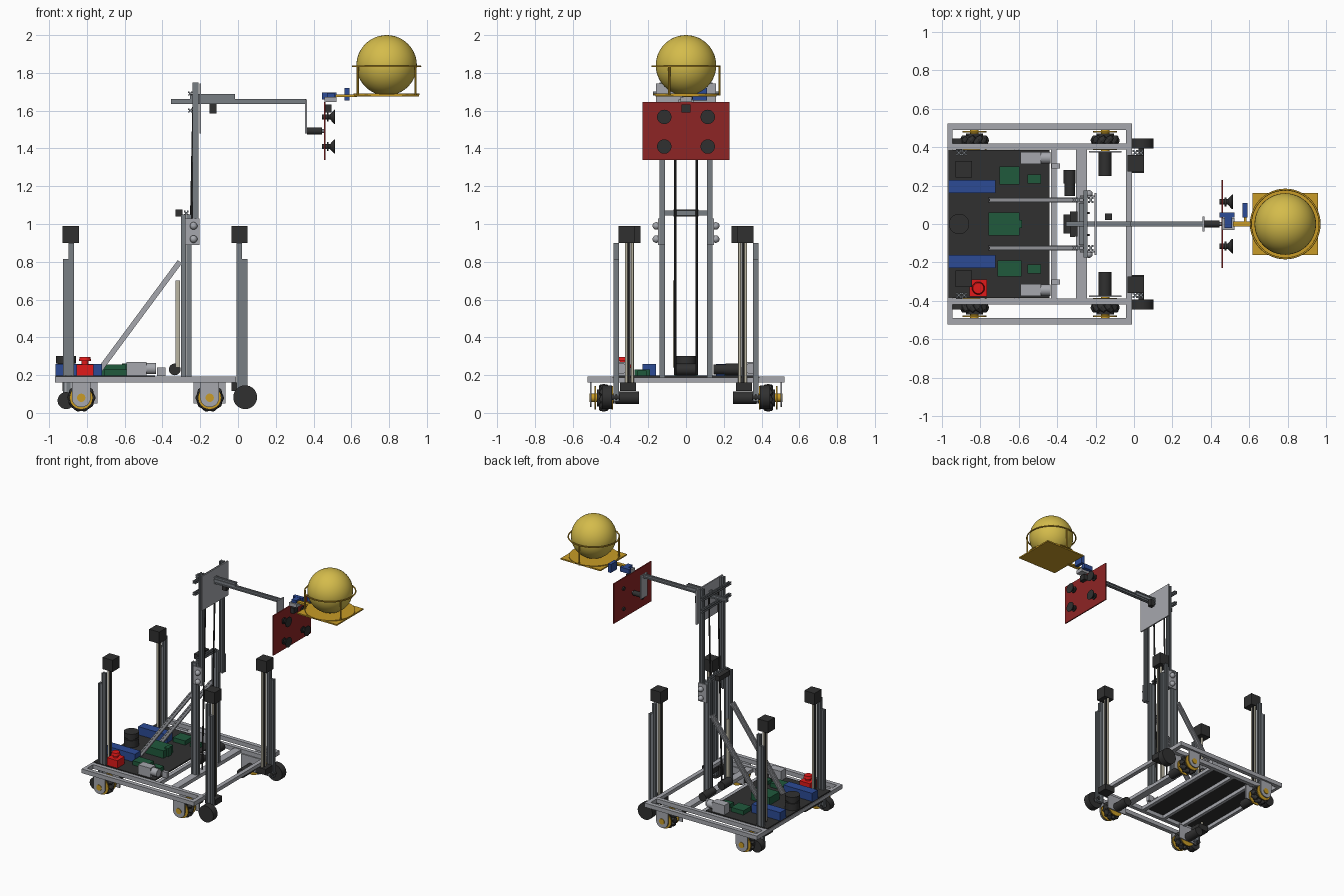
import bpy, bmesh, math
from mathutils import Vector, Matrix

if "Cube" in bpy.data.objects:
    bpy.data.objects.remove(bpy.data.objects["Cube"])


def material(name, *rgb):
    m = bpy.data.materials.new(name)
    m.use_nodes = True
    m.diffuse_color = (*rgb, 1)
    bsdf = m.node_tree.nodes["Principled BSDF"]
    bsdf.inputs["Base Color"].default_value = (*rgb, 1)
    bsdf.inputs["Roughness"].default_value = 0.6
    return m


STEEL = material("aluminium grey", 0.19, 0.21, 0.23)
LIGHT = material("light grey", 0.38, 0.39, 0.42)
BLACK = material("black", 0.03, 0.03, 0.03)
BALL = material("ball yellow", 0.66, 0.5, 0.07)
GOLD = material("gold", 0.58, 0.33, 0.02)
MAROON = material("dark red", 0.27, 0.018, 0.018)
RED = material("bright red", 0.75, 0.01, 0.01)
BLUE = material("blue", 0.025, 0.07, 0.3)
GREEN = material("green", 0.014, 0.1, 0.045)
CREAM = material("cream", 0.5, 0.47, 0.37)


def finish(name, mat, bm):
    bmesh.ops.recalc_face_normals(bm, faces=bm.faces)
    for f in bm.faces:
        f.smooth = True
    for e in bm.edges:
        e.smooth = len(e.link_faces) == 2 and e.calc_face_angle() < 0.6
    me = bpy.data.meshes.new(name)
    bm.to_mesh(me)
    bm.free()
    me.materials.append(mat)
    ob = bpy.data.objects.new(name, me)
    bpy.context.collection.objects.link(ob)
    return ob


def box(name, mat, x, y, z):
    """Box from its (low, high) pair on each axis."""
    bm = bmesh.new()
    size = [abs(p[1] - p[0]) for p in (x, y, z)]
    mid = [(p[0] + p[1]) / 2 for p in (x, y, z)]
    bmesh.ops.create_cube(bm, size=1, matrix=Matrix.Translation(mid) @ Matrix.Diagonal((*size, 1)))
    return finish(name, mat, bm)


def span(a, b):
    """Transform placing a z-aligned shape of length |b-a| between a and b."""
    a, b = Vector(a), Vector(b)
    return Matrix.Translation((a + b) / 2) @ (b - a).to_track_quat('Z', 'Y').to_matrix().to_4x4(), (b - a).length


def rod(name, mat, a, b, r, r2=None, seg=24):
    m, length = span(a, b)
    bm = bmesh.new()
    bmesh.ops.create_cone(bm, cap_ends=True, segments=seg, radius1=r,
                          radius2=r if r2 is None else r2, depth=length, matrix=m)
    return finish(name, mat, bm)


def slotted_bar(name, a, b, size, mat=STEEL):
    """Square extrusion with a slot along each side."""
    m, length = span(a, b)
    h = size / 2
    side = [(h, -h), (h, -.3 * h), (.5 * h, -.3 * h), (.5 * h, .3 * h), (h, .3 * h)]
    bm = bmesh.new()
    verts = []
    for k in range(4):
        turn = Matrix.Rotation(k * math.pi / 2, 4, 'Z')
        verts += [bm.verts.new(m @ (turn @ Vector((*p, -length / 2)))) for p in side]
    face = bm.faces.new(verts)
    out = bmesh.ops.extrude_face_region(bm, geom=[face])
    move = m.to_3x3() @ Vector((0, 0, length))
    bmesh.ops.translate(bm, vec=move, verts=[v for v in out["geom"] if isinstance(v, bmesh.types.BMVert)])
    return finish(name, mat, bm)


def sphere(name, mat, c, r, seg=48):
    bm = bmesh.new()
    bmesh.ops.create_uvsphere(bm, u_segments=seg, v_segments=seg // 2, radius=r, matrix=Matrix.Translation(c))
    return finish(name, mat, bm)


def roller_wheel(x, s):
    """Wheel with slanted rollers, hub, axle, brackets and motor."""
    z, y = 0.08, s * 0.435
    rod("wheel_core", BLACK, (x, y - .035, z), (x, y + .035, z), .045)
    for d in (-.045, .045):
        rod("wheel_hub", GOLD, (x, y + d - .004, z), (x, y + d + .004, z), .062)
    slant = 1 if x * s > 0 else -1
    for k in range(10):
        a = k * math.tau / 10
        c = Vector((x + .056 * math.cos(a), y, z + .056 * math.sin(a)))
        d = Vector((-math.sin(a) * slant, 1, math.cos(a) * slant)) * .018
        rod("wheel_roller", BLACK, c - d, c, .012, .02, 10)
        rod("wheel_roller", BLACK, c, c + d, .02, .012, 10)
    rod("wheel_axle", GOLD, (x, s * .37, z), (x, s * .512, z), .022)
    box("inner_bracket", LIGHT, (x - .085, x + .085), (s * .372, s * .38), (.05, .165))
    # outer bracket with rounded foot
    box("outer_bracket", LIGHT, (x - .05, x + .05), (s * .5, s * .508), (z, .165))
    rod("outer_bracket_foot", LIGHT, (x, s * .5, z), (x, s * .508, z), .05)
    rod("wheel_motor", BLACK, (x, s * .25, z), (x, s * .372, z), .034)


# Chassis frame
FZ = (.16, .192)
for s in (-1, 1):
    box("outer_rail", LIGHT, (-.97, -.01), (s * .49, s * .522), FZ)
    box("inner_rail", LIGHT, (-.95, -.01), (s * .388, s * .418), FZ)
    box("rear_corner_rail", LIGHT, (-.97, -.945), (s * .385, s * .49), FZ)
    box("front_corner_rail", LIGHT, (-.042, -.01), (s * .418, s * .49), FZ)
    for x in (-.83, -.15):
        roller_wheel(x, s)
for x0, x1 in ((-.97, -.945), (-.8, -.775), (-.625, -.6), (-.432, -.402), (-.302, -.245), (-.042, -.01)):
    box("cross_member", LIGHT, (x0, x1), (-.39, .39), (.16, .187))
box("equipment_board", BLACK, (-.965, -.44), (-.385, .385), (.187, .197))

# Corner lifting legs
for s in (-1, 1):
    for x, long_x, short_x, cap_y, wr, wz in ((-.885, -.883, -.912, .285, .045, .065), (.008, .006, .036, .315, .063, .083)):
        slotted_bar("leg_long_bar", (long_x, s * .37, .06), (long_x, s * .37, .9), .028)
        slotted_bar("leg_short_bar", (short_x, s * .37, .06), (short_x, s * .37, .815), .028)
        for d in (-.016, .016):
            rod("leg_screw", CREAM, (x, s * .3 + d, .16), (x, s * .3 + d, .9), .008, seg=12)
        box("leg_slide", BLACK, (x - .01, x + .01), (s * .3 - .006, s * .3 + .006), (.16, .9))
        box("leg_cap", BLACK, (x - .043, x + .043), (s * cap_y - .043, s * cap_y + .043), (.9, .99))
        wx = -.91 if x < 0 else .038
        rod("leg_wheel", BLACK, (wx, s * .393, wz), (wx, s * .445, wz), wr, seg=32)
        rod("leg_wheel_axle", BLACK, (wx, s * .35, wz), (wx, s * .395, wz), .015)
        box("leg_motor", BLACK, (x - .043, x + .043), (s * .265, s * .35), (.115, .16))

# Two-stage mast with braces
for s in (-1, 1):
    y = s * .125
    for x in (-.288, -.259):
        slotted_bar("lower_mast_bar", (x, y, .165), (x, y, 1.05), .028)
    slotted_bar("upper_mast_bar", (-.225, y, .89), (-.225, y, 1.75), .03)
    slotted_bar("mast_brace", (-.745, y, .21), (-.308, y, .8), .028, LIGHT)
    rod("lift_cable", BLACK, (-.265, s * .057, .2), (-.235, s * .057, 1.68), .006, seg=8)
    for z in (.92, .99):
        sphere("guide_roller", LIGHT, (-.235, s * .157, z), .02, 20)
    box("guide_plate", LIGHT, (-.28, -.205), (s * .141, s * .147), (.89, 1.03))
    rod("winch_motor", BLACK, (-.335, s * .21 if s > 0 else -.05, .23), (-.335, s * .21 + .07 if s > 0 else .05, .23), .031)
rod("winch_motor_body", BLACK, (-.335, .145, .23), (-.335, .21, .23), .027)
slotted_bar("lower_mast_top_bar", (-.274, -.11, 1.058), (-.274, .11, 1.058), .026)
box("mast_top_motor", BLACK, (-.332, -.293), (-.065, .065), (1.04, 1.077))
box("mast_side_strip", CREAM, (-.332, -.306), (-.068, -.052), (.24, .7))
for z in (1.6, 1.69):
    slotted_bar("upper_mast_cross_bar", (-.253, -.175, z), (-.253, .175, z), .022)
box("mast_head_plate", LIGHT, (-.205, -.195), (-.16, .16), (1.48, 1.745))

# Horizontal arm and drop bracket
slotted_bar("arm_bar", (-.355, 0, 1.648), (.36, 0, 1.648), .026)
slotted_bar("arm_upper_bar", (-.255, 0, 1.674), (-.015, 0, 1.674), .026)
box("arm_sensor", BLACK, (-.15, -.115), (.02, .055), (1.585, 1.636))
box("drop_bracket", LIGHT, (.356, .366), (-.04, .04), (1.48, 1.66))
rod("wrist_motor", BLACK, (.366, 0, 1.492), (.445, 0, 1.492), .019)
rod("wrist_shaft", STEEL, (.44, 0, 1.492), (.46, 0, 1.492), .01)

# Suction panel
box("suction_panel", MAROON, (.455, .464), (-.23, .23), (1.338, 1.645))
for y in (-.115, .115):
    for z in (1.41, 1.567):
        rod("suction_stem", BLACK, (.445, y, z), (.49, y, z), .014)
        rod("suction_collar", BLACK, (.472, y, z), (.48, y, z), .024)
        rod("suction_cup", BLACK, (.486, y, z), (.51, y, z), .012, .038, 32)
        rod("suction_lip", BLACK, (.51, y, z), (.514, y, z), .038, seg=32)
box("panel_sensor", BLACK, (.464, .495), (-.025, .025), (1.59, 1.632))

# Ball holder
box("gripper_mount", LIGHT, (.458, .522), (-.03, .03), (1.645, 1.672))
box("tilt_servo", BLUE, (.445, .522), (.033, .06), (1.66, 1.695))
box("servo_link", BLUE, (.47, .51), (-.02, .035), (1.672, 1.694))
box("roll_servo", BLUE, (.565, .59), (.035, .11), (1.655, 1.72))
box("holder_arm", GOLD, (.515, .63), (-.013, .013), (1.672, 1.686))
box("servo_horn", GOLD, (.572, .584), (.0, .04), (1.672, 1.686))
CX = .787
box("holder_plate", GOLD, (CX - .17, CX + .17), (-.162, .162), (1.674, 1.684))
rod("holder_dish", GOLD, (CX, 0, 1.683), (CX, 0, 1.69), .175, seg=48)
sphere("ball", BALL, (CX, 0, 1.84), .16)
bpy.ops.mesh.primitive_torus_add(major_radius=.179, minor_radius=.005, major_segments=48,
                                 minor_segments=8, location=(CX, 0, 1.835))
ring = bpy.context.object
ring.name = "holder_ring"
ring.data.materials.append(GOLD)
bpy.ops.object.shade_smooth()
for deg in (90, 210, 330):
    px, py = CX + .177 * math.cos(math.radians(deg)), .177 * math.sin(math.radians(deg))
    rod("holder_post", GOLD, (px, py, 1.68), (px, py, 1.835), .006, seg=10)

# Electronics on the board
B = .195
for s in (-1, 1):
    box("battery", BLUE, (-.965, -.72), (s * .16, s * .23), (B, .26))
    box("pump_body", LIGHT, (-.59, -.485), (s * .313, s * .375), (B, .27))
    rod("pump_head", LIGHT, (-.485, s * .344, .235), (-.435, s * .344, .235), .03)
    box("pump_fitting", LIGHT, (-.43, -.385), (s * .29, s * .315), (B, .24))
    box("small_board", GREEN, (-.555, -.485), (s * .21, s * .258), (B, .225))
box("main_controller", GREEN, (-.757, -.595), (-.06, .06), (B, .255))
box("controller_port", GREEN, (-.615, -.582), (-.02, .022), (B, .262))
box("left_driver_board", GREEN, (-.7, -.595), (.205, .3), (B, .23))
box("right_driver_board", GREEN, (-.71, -.585), (-.272, -.19), (B, .23))
rod("scanner_base", BLACK, (-.91, 0, B), (-.91, 0, .25), .053, seg=32)
rod("scanner_waist", BLACK, (-.91, 0, .25), (-.91, 0, .262), .045, seg=32)
rod("scanner_head", BLACK, (-.91, 0, .262), (-.91, 0, .3), .053, seg=32)
box("stop_button_base", RED, (-.855, -.765), (-.378, -.29), (B, .255))
rod("stop_button_stem", RED, (-.81, -.334, .255), (-.81, -.334, .28), .018)
rod("stop_button_top", RED, (-.81, -.334, .275), (-.81, -.334, .296), .033, .028)
